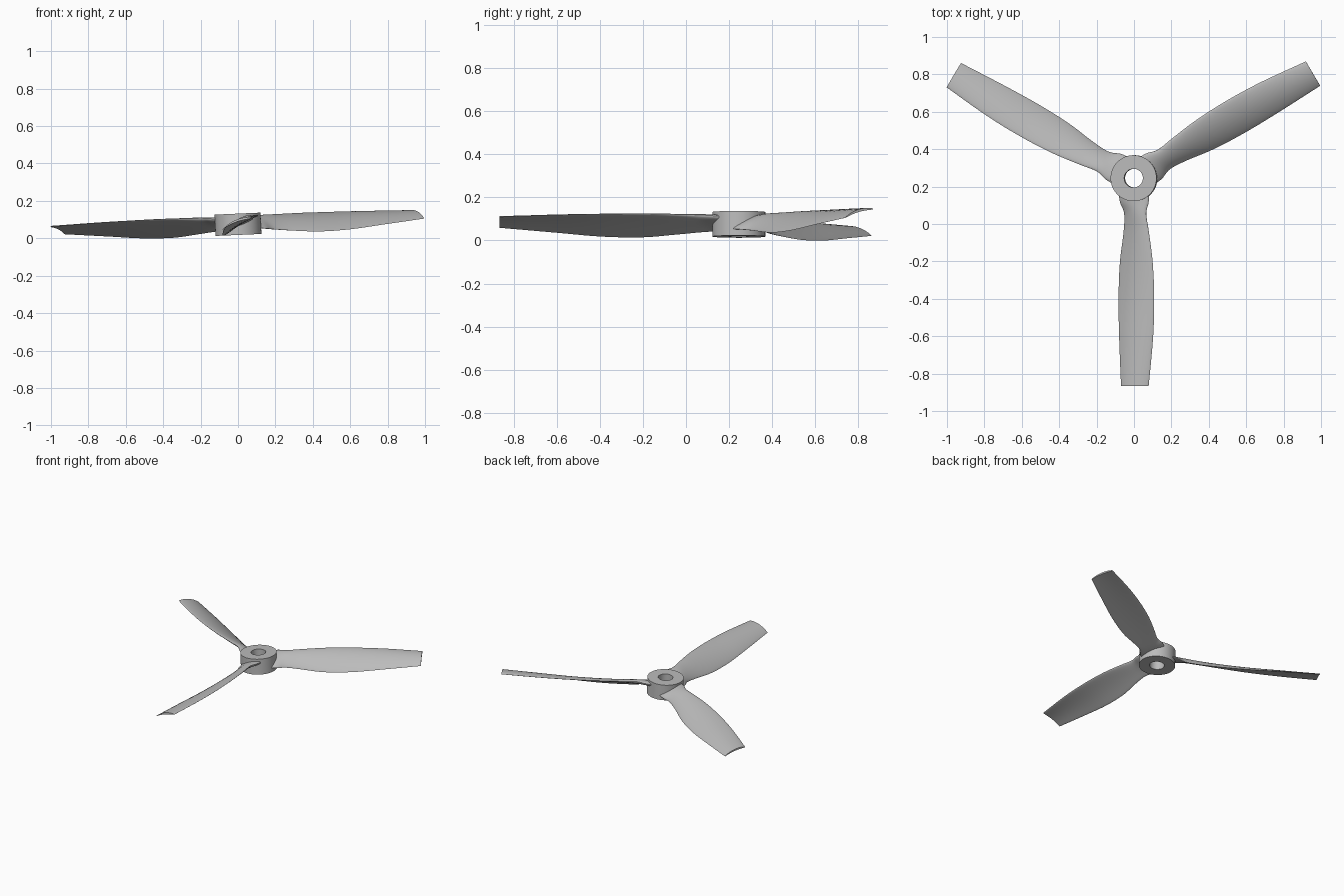
import bpy, bmesh, math
from mathutils import Matrix, Vector

cube = bpy.data.objects.get("Cube")
if cube:
    bpy.data.objects.remove(cube, do_unlink=True)

HUB = Vector((0, 0.245, 0.075))
TILT = Matrix.Translation(HUB) @ Matrix.Rotation(math.radians(-2.5), 4, 'Y')

grey = bpy.data.materials.new("grey")
grey.use_nodes = True
grey.diffuse_color = (0.5, 0.5, 0.5, 1)
grey.node_tree.nodes["Principled BSDF"].inputs["Base Color"].default_value = grey.diffuse_color


def finish(bm, name):
    bmesh.ops.recalc_face_normals(bm, faces=bm.faces)
    mesh = bpy.data.meshes.new(name)
    bm.to_mesh(mesh)
    bm.free()
    mesh.materials.append(grey)
    return mesh


def place(mesh, name, matrix):
    obj = bpy.data.objects.new(name, mesh)
    bpy.context.collection.objects.link(obj)
    obj.matrix_world = matrix
    bpy.ops.object.select_all(action='DESELECT')
    obj.select_set(True)
    bpy.context.view_layer.objects.active = obj
    bpy.ops.object.shade_smooth_by_angle(angle=math.radians(40))


def bridge(bm, a, b):
    for i in range(len(a)):
        j = (i + 1) % len(a)
        bm.faces.new((a[i], a[j], b[j], b[i]))


# Hub: a rectangular profile turned around the bore
bm = bmesh.new()
rings = []
for r, z in ((0.05, -0.057), (0.123, -0.057), (0.123, 0.057), (0.05, 0.057)):
    rings.append([bm.verts.new((r * math.cos(a), r * math.sin(a), z))
                  for a in (math.tau * i / 64 for i in range(64))])
for k in range(4):
    bridge(bm, rings[k], rings[(k + 1) % 4])
place(finish(bm, "hub"), "hub", TILT)

# Blade stations: radius, low edge x, low edge z, high edge x, high edge z, thickness, camber
STATIONS = [
    (0.085, -0.082, 0.050, 0.082, 0.108, 0.036, 0.004),
    (0.13, -0.076, 0.046, 0.080, 0.112, 0.034, 0.005),
    (0.19, -0.054, 0.040, 0.067, 0.116, 0.030, 0.007),
    (0.29, -0.058, 0.030, 0.082, 0.118, 0.024, 0.010),
    (0.45, -0.078, 0.018, 0.102, 0.120, 0.019, 0.013),
    (0.64, -0.085, 0.022, 0.110, 0.118, 0.017, 0.014),
    (0.85, -0.081, 0.040, 0.104, 0.114, 0.015, 0.014),
    (1.11, -0.070, 0.062, 0.080, 0.106, 0.012, 0.013),
]


def station(t):
    """Smooth interpolation between neighbouring blade stations."""
    i = min(int(t), len(STATIONS) - 2)
    f = t - i
    pick = [STATIONS[max(0, min(len(STATIONS) - 1, i + k))] for k in (-1, 0, 1, 2)]
    return [b + 0.5 * f * (c - a + f * (2 * a - 5 * b + 4 * c - d + f * (3 * (b - c) + d - a)))
            for a, b, c, d in zip(*pick)]


def section(bm, t, n=14):
    """Cambered airfoil loop, thicker towards the high leading edge."""
    r, x0, z0, x1, z1, thick, camber = station(t)
    low, high = Vector((x0, -r, z0 - HUB.z)), Vector((x1, -r, z1 - HUB.z))
    chord = (high - low).normalized()
    up = Vector((-chord.z, 0, chord.x))
    loop = []
    for k in range(2 * n):
        a = math.pi * k / n
        u = (1 - math.cos(a)) / 2
        half = 0.5 * thick * math.sin(a) * (0.75 + 0.5 * u)
        loop.append(bm.verts.new(low.lerp(high, u) + up * (half + camber * 4 * u * (1 - u))))
    return loop


# Blade: airfoil sections lofted from root to tip
bm = bmesh.new()
steps = 6 * (len(STATIONS) - 1)
loops = [section(bm, i / 6) for i in range(steps + 1)]
for a, b in zip(loops, loops[1:]):
    bridge(bm, a, b)
bm.faces.new(loops[0])
bm.faces.new(loops[-1])
blade = finish(bm, "blade")

for k, name in enumerate(("front_blade", "left_blade", "right_blade")):
    place(blade, name, TILT @ Matrix.Rotation(math.tau * k / 3, 4, 'Z'))
